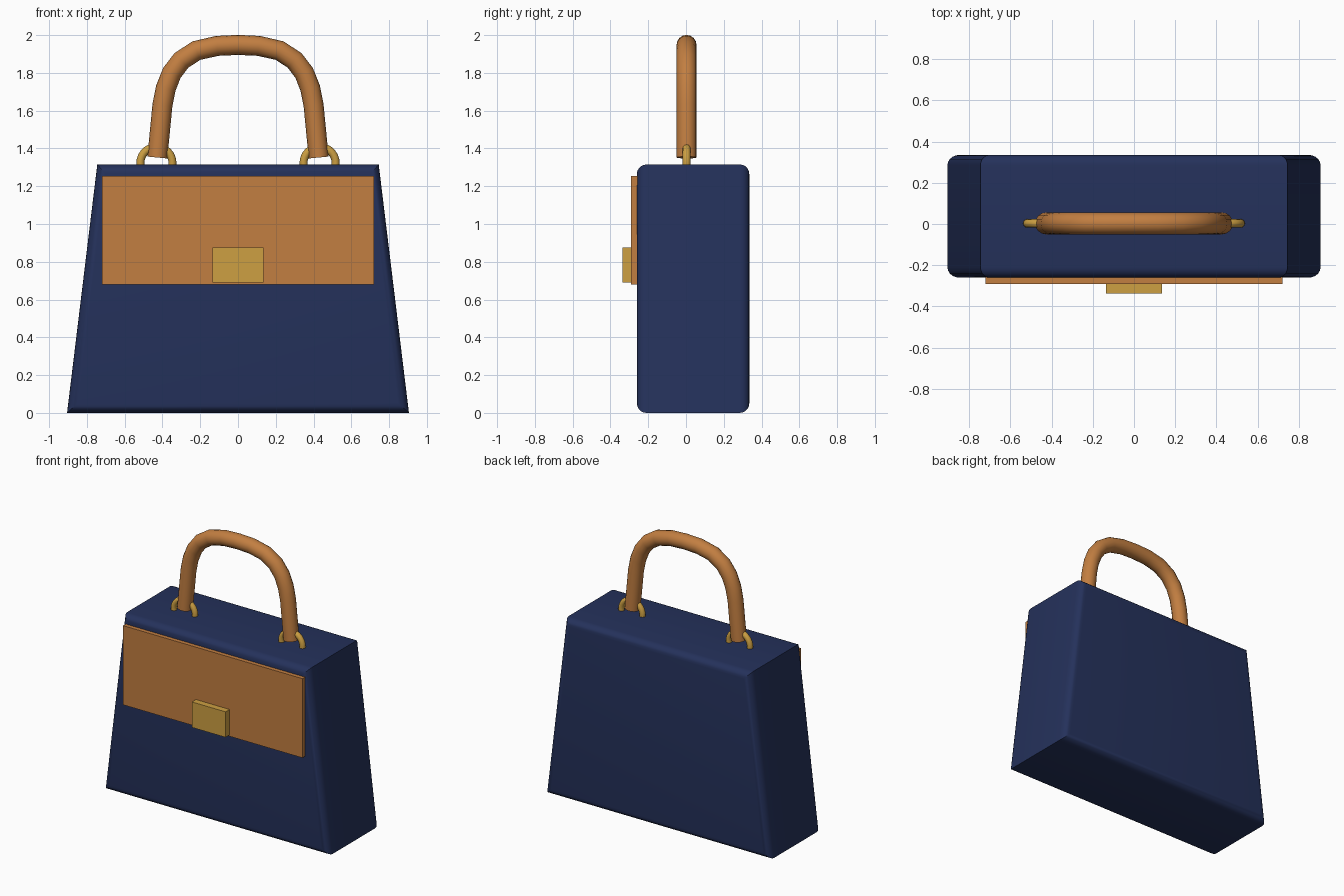
import bpy
import bmesh
from math import radians, pi

cube = bpy.data.objects.get("Cube")
if cube:
    bpy.data.objects.remove(cube, do_unlink=True)


def material(name, rgb):
    mat = bpy.data.materials.new(name)
    mat.use_nodes = True
    mat.diffuse_color = (*rgb, 1)
    mat.node_tree.nodes["Principled BSDF"].inputs["Base Color"].default_value = (*rgb, 1)
    return mat


navy = material("navy leather", (0.018, 0.031, 0.105))
tan = material("tan leather", (0.54, 0.21, 0.053))
gold = material("gold metal", (0.61, 0.35, 0.055))


def smooth(obj):
    bpy.ops.object.select_all(action="DESELECT")
    obj.select_set(True)
    bpy.context.view_layer.objects.active = obj
    bpy.ops.object.shade_smooth_by_angle(angle=radians(35))


def extruded(name, outline, y0, y1, mat, bevel=0):
    """Extrude an x-z outline from y0 to y1, rounding the front and back rims."""
    bm = bmesh.new()
    face = bm.faces.new([bm.verts.new((x, y0, z)) for x, z in outline])
    back = bmesh.ops.extrude_face_region(bm, geom=[face])["geom"]
    for v in back:
        if isinstance(v, bmesh.types.BMVert):
            v.co.y = y1
    bmesh.ops.recalc_face_normals(bm, faces=bm.faces)
    if bevel:
        rims = [e for e in bm.edges if abs(e.verts[0].co.y - e.verts[1].co.y) < 1e-4]
        bmesh.ops.bevel(bm, geom=rims, offset=bevel, segments=5, profile=0.5,
                        affect="EDGES")
    mesh = bpy.data.meshes.new(name)
    bm.to_mesh(mesh)
    bm.free()
    mesh.materials.append(mat)
    obj = bpy.data.objects.new(name, mesh)
    bpy.context.collection.objects.link(obj)
    return obj


def rectangle(half, z0, z1):
    return [(-half, z0), (half, z0), (half, z1), (-half, z1)]


# Tapered body with rounded front and back rims
body = extruded("bag_body", [(-0.905, 0), (0.905, 0), (0.745, 1.315), (-0.745, 1.315)],
                -0.26, 0.335, navy, 0.05)
smooth(body)

# Front flap and clasp plate
extruded("front_flap", rectangle(0.72, 0.68, 1.255), -0.29, -0.24, tan)
extruded("clasp", rectangle(0.135, 0.69, 0.875), -0.336, -0.28, gold)

# Arched handle: half a path, mirrored, swept with a round section
half = [(-0.427, 1.352), (-0.4, 1.63), (-0.382, 1.72), (-0.35, 1.8), (-0.3, 1.866),
        (-0.22, 1.918), (-0.11, 1.943)]
path = half + [(0, 1.948)] + [(-x, z) for x, z in reversed(half)]
curve = bpy.data.curves.new("handle", "CURVE")
curve.dimensions = "3D"
curve.bevel_depth = 0.053
curve.bevel_resolution = 6
curve.use_fill_caps = True
spline = curve.splines.new("POLY")
spline.points.add(len(path) - 1)
for point, (x, z) in zip(spline.points, path):
    point.co = (x, 0.003, z, 1)
curve.materials.append(tan)
handle = bpy.data.objects.new("handle", curve)
bpy.context.collection.objects.link(handle)
bpy.ops.object.select_all(action="DESELECT")
handle.select_set(True)
bpy.context.view_layer.objects.active = handle
bpy.ops.object.convert(target="MESH")
smooth(bpy.context.object)

# Rings that hold the handle, sunk halfway into the top
for side, x in (("right", -0.432), ("left", 0.432)):
    bpy.ops.mesh.primitive_torus_add(major_radius=0.085, minor_radius=0.021,
                                     major_segments=32, minor_segments=12,
                                     location=(x, 0.003, 1.323), rotation=(pi / 2, 0, 0))
    ring = bpy.context.object
    ring.name = side + "_handle_ring"
    ring.data.materials.append(gold)
    smooth(ring)
